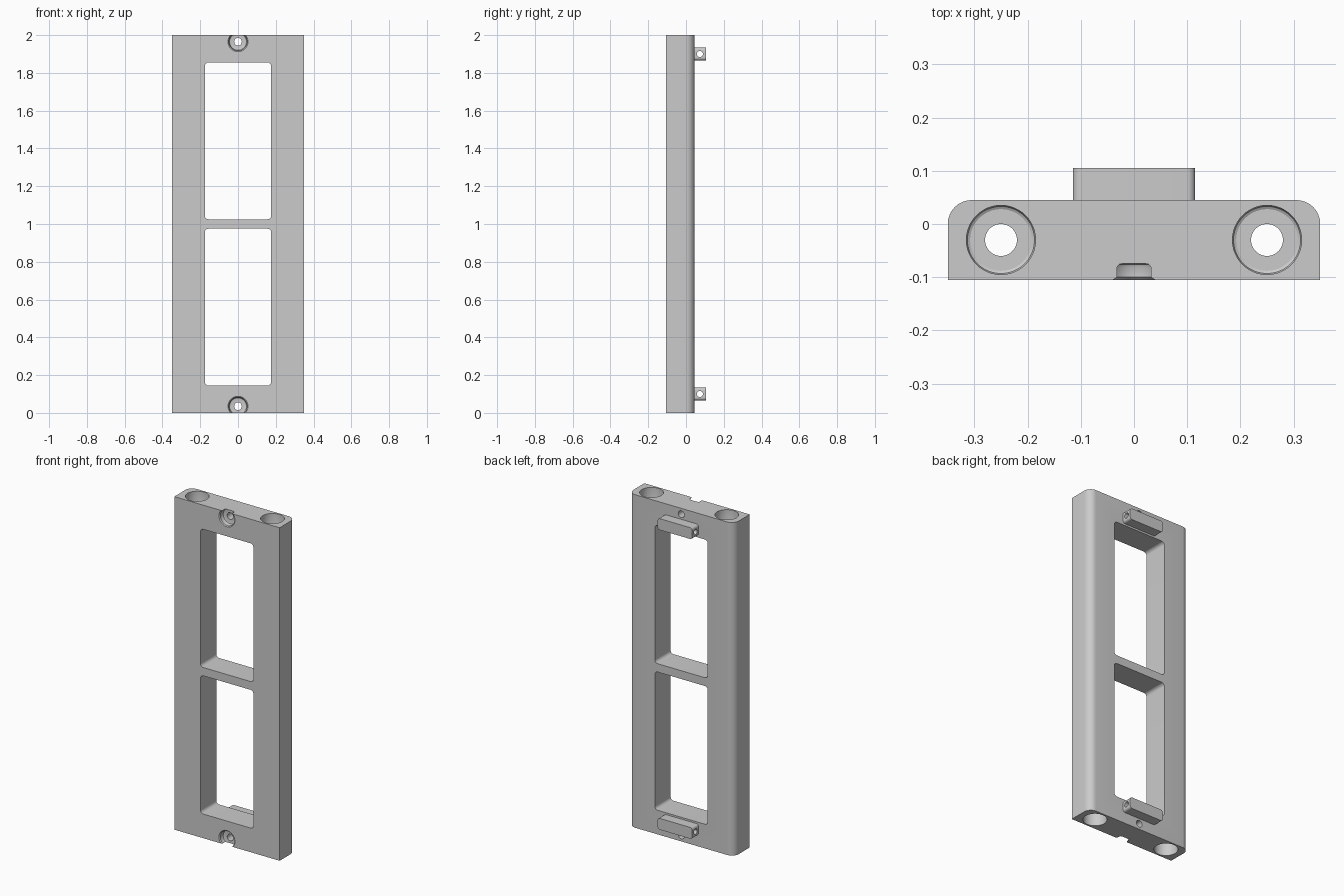
import bpy, bmesh, math
from mathutils import Matrix, Vector

cube = bpy.data.objects.get("Cube")
if cube:
    bpy.data.objects.remove(cube, do_unlink=True)

grey = bpy.data.materials.new("light grey")
grey.use_nodes = True
grey.diffuse_color = (0.6, 0.6, 0.6, 1)
grey.node_tree.nodes["Principled BSDF"].inputs["Base Color"].default_value = (0.6, 0.6, 0.6, 1)

# Rotations that turn local z into the named axis
TO_Y = Matrix.Rotation(-math.pi / 2, 4, "X")
TO_X = Matrix.Rotation(math.pi / 2, 4, "Y")


def finish(bm, name, matrix):
    bm.transform(matrix)
    bmesh.ops.recalc_face_normals(bm, faces=bm.faces)
    mesh = bpy.data.meshes.new(name)
    bm.to_mesh(mesh)
    bm.free()
    mesh.materials.append(grey)
    obj = bpy.data.objects.new(name, mesh)
    bpy.context.collection.objects.link(obj)
    return obj


def rounded_outline(x0, x1, y0, y1, radii, steps=8):
    """Rectangle outline; radii run anticlockwise from the top right corner."""
    points = []
    for i, (x, y, r) in enumerate(zip((x1, x0, x0, x1), (y1, y1, y0, y0), radii)):
        sx, sy = (1 if x == x1 else -1), (1 if y == y1 else -1)
        count = steps if r else 0
        for k in range(count + 1):
            a = math.pi / 2 * (i + k / max(count, 1))
            points.append((x - sx * r + r * math.cos(a), y - sy * r + r * math.sin(a)))
    return points


def prism(name, points, low, high, matrix=Matrix()):
    bm = bmesh.new()
    face = bm.faces.new([bm.verts.new((x, y, low)) for x, y in points])
    side = bmesh.ops.extrude_face_region(bm, geom=[face])
    moved = [v for v in side["geom"] if isinstance(v, bmesh.types.BMVert)]
    bmesh.ops.translate(bm, verts=moved, vec=(0, 0, high - low))
    return finish(bm, name, matrix)


def lathe(name, profile, matrix, segments=48):
    """Spin (radius, height) points, closed on the axis at both ends."""
    bm = bmesh.new()
    verts = [bm.verts.new((r, 0, h)) for r, h in profile]
    edges = [bm.edges.new(pair) for pair in zip(verts, verts[1:])]
    bmesh.ops.spin(bm, geom=verts + edges, cent=(0, 0, 0), axis=(0, 0, 1),
                   angle=2 * math.pi, steps=segments, use_duplicate=False)
    bmesh.ops.remove_doubles(bm, verts=bm.verts, dist=1e-5)
    return finish(bm, name, matrix)


def cut(target, cutter):
    cutter.hide_render = True
    mod = target.modifiers.new("cut", "BOOLEAN")
    mod.operation, mod.solver, mod.object = "DIFFERENCE", "EXACT", cutter
    bpy.context.view_layer.objects.active = target
    bpy.ops.object.modifier_apply(modifier=mod.name)
    bpy.data.objects.remove(cutter, do_unlink=True)


def smooth(obj):
    bpy.ops.object.select_all(action="DESELECT")
    obj.select_set(True)
    bpy.context.view_layer.objects.active = obj
    bpy.ops.object.shade_smooth_by_angle(angle=math.radians(30))


# Frame body with rounded back edges
FRONT, BACK = -0.105, 0.045
frame = prism("frame", rounded_outline(-0.35, 0.35, FRONT, BACK, (0.045, 0.045, 0, 0)), 0, 2)

# Two window openings
for low, high in ((0.145, 0.975), (1.025, 1.855)):
    outline = rounded_outline(-0.176, 0.176, -high, -low, (0.02,) * 4)
    cut(frame, prism("window_cutter", outline, -0.3, 0.3, TO_Y))

# Long bores through the side rails, widened at both ends
DEPTH = 0.1
bore = [(0, -0.1), (0.065, -0.1), (0.065, DEPTH - 0.008), (0.063, DEPTH - 0.003),
        (0.058, DEPTH), (0.03, DEPTH)]
bore += [(r, 2 - h) for r, h in reversed(bore)]
for x in (-0.25, 0.25):
    cut(frame, lathe("bore_cutter", bore, Matrix.Translation((x, -0.03, 0))))

# Screw holes with chamfered recesses that break through the end faces
screw = [(0, -0.05), (0.053, -0.05), (0.053, 0), (0.0475, 0.005), (0.0475, 0.024),
         (0.045, 0.029), (0.04, 0.031), (0.02, 0.031), (0.02, 0.3), (0, 0.3)]
for z in (0.035, 1.965):
    cut(frame, lathe("screw_cutter", screw, Matrix.Translation((0, FRONT, z)) @ TO_Y))
smooth(frame)

# Rounded tabs on the back, each with a cross hole
for name, z in (("lower_tab", 0.1), ("upper_tab", 1.9)):
    outline = rounded_outline(-0.115, 0.115, -z - 0.034, -z + 0.034, (0.015,) * 4)
    tab = prism(name, outline, BACK, 0.105, TO_Y)
    pin = [(0, -0.3), (0.016, -0.3), (0.016, 0.3), (0, 0.3)]
    cut(tab, lathe("pin_cutter", pin, Matrix.Translation((0, 0.074, z)) @ TO_X, 32))
    smooth(tab)
